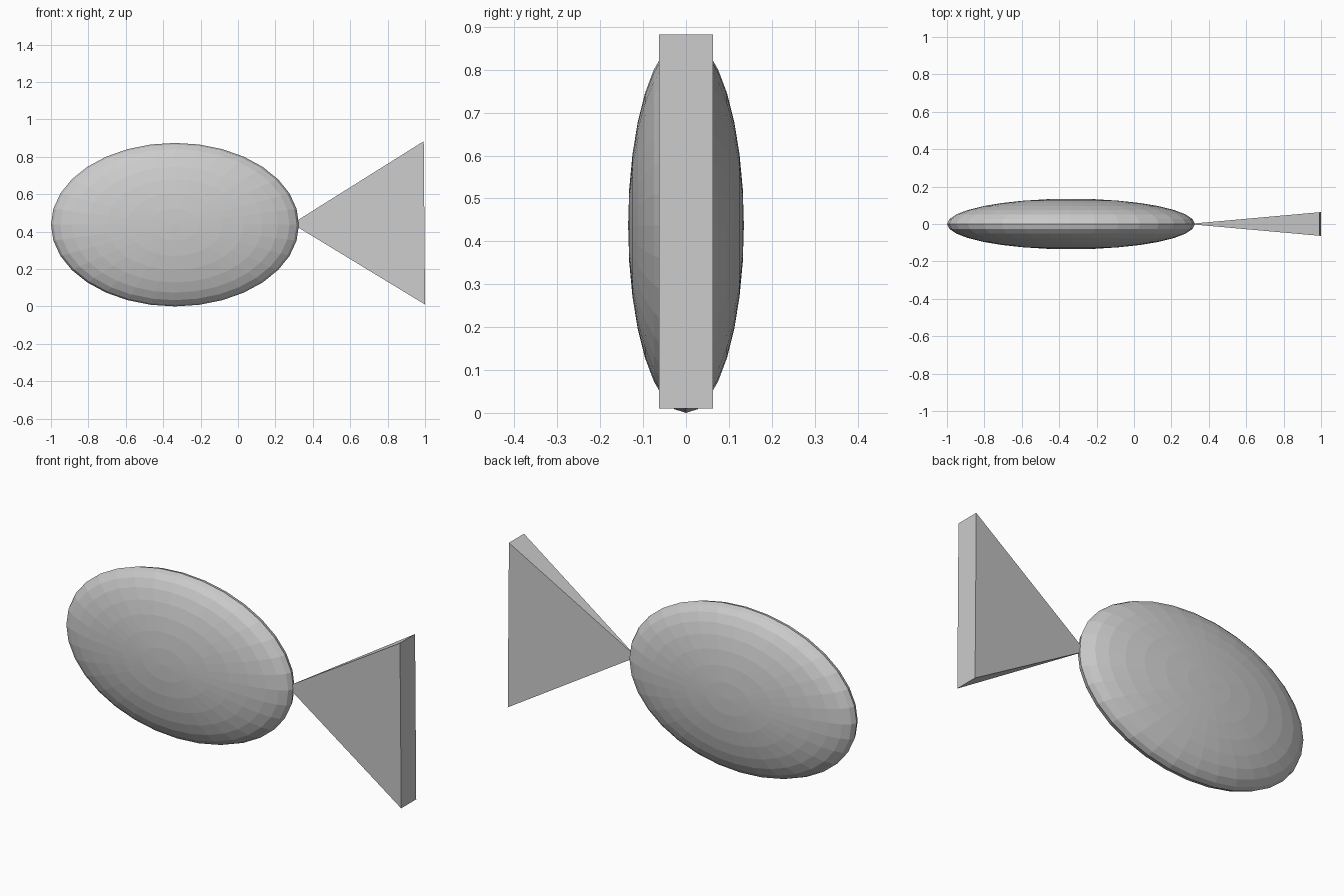
import bpy, bmesh
from math import radians
from mathutils import Matrix, Vector

if "Cube" in bpy.data.objects:
    bpy.data.objects.remove(bpy.data.objects["Cube"])


def make_object(name, bm):
    bmesh.ops.recalc_face_normals(bm, faces=bm.faces)
    mesh = bpy.data.meshes.new(name)
    bm.to_mesh(mesh)
    bm.free()
    obj = bpy.data.objects.new(name, mesh)
    bpy.context.collection.objects.link(obj)
    return obj


# Body: flattened faceted sphere, poles on the two broad sides
bm = bmesh.new()
bmesh.ops.create_uvsphere(bm, u_segments=32, v_segments=16, radius=1)
bmesh.ops.rotate(bm, verts=bm.verts, matrix=Matrix.Rotation(radians(90), 3, 'X'))
bmesh.ops.scale(bm, verts=bm.verts, vec=(0.663, 0.135, 0.437))
bmesh.ops.translate(bm, verts=bm.verts, vec=(-0.337, 0, 0.437))
make_object("body", bm)

# Tail: four-sided pyramid, tip tucked into the body, base slightly tilted
bm = bmesh.new()
tip = bm.verts.new((0.289, 0, 0.442))
base = [bm.verts.new(p) for p in ((1.0, -0.063, 0.01), (1.0, 0.063, 0.01),
                                  (0.993, 0.063, 0.883), (0.993, -0.063, 0.883))]
bm.faces.new(base)
for i in range(4):
    bm.faces.new((base[i], base[(i + 1) % 4], tip))
make_object("tail", bm)
